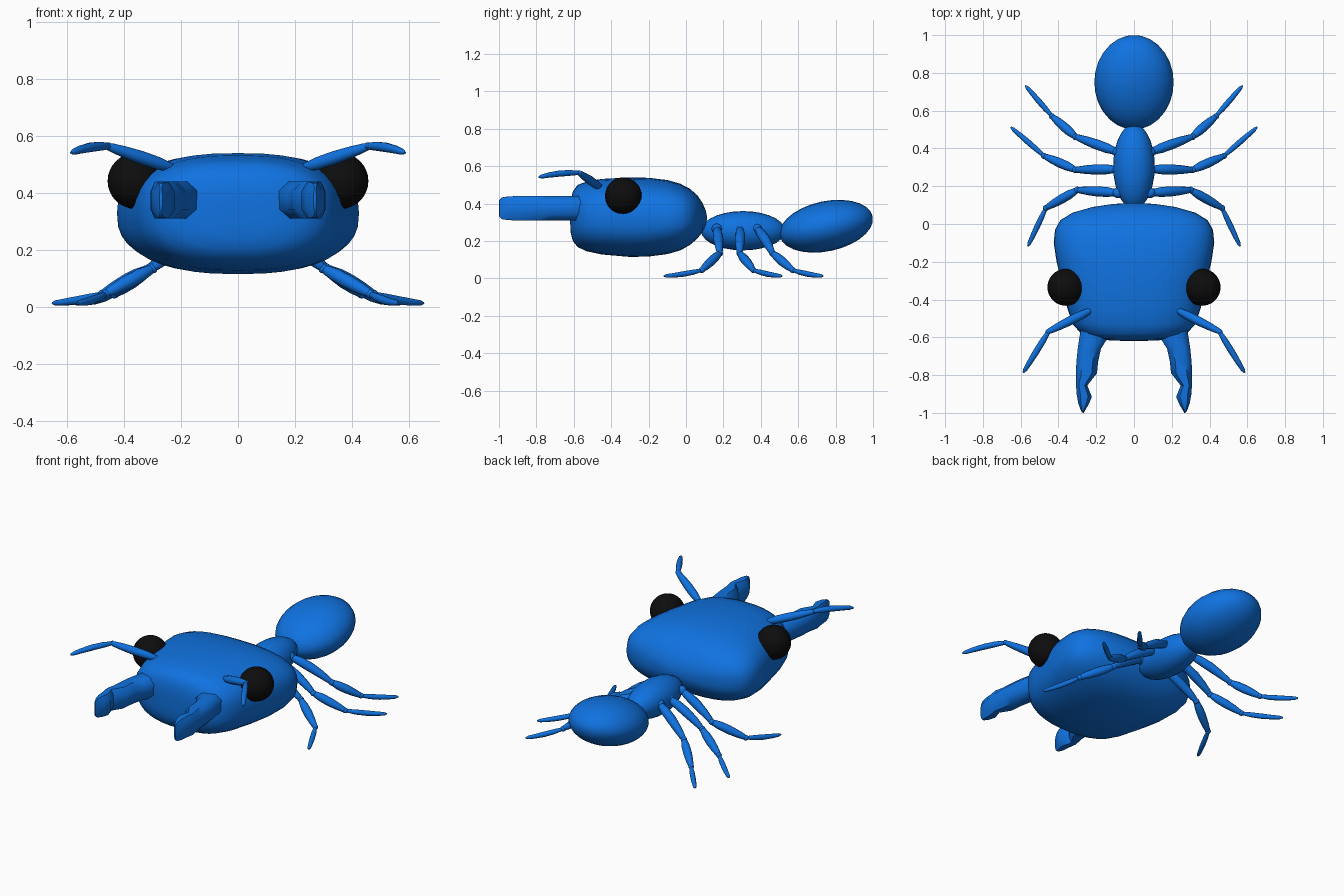
import bpy, bmesh, math
from mathutils import Vector, Matrix

if "Cube" in bpy.data.objects:
    bpy.data.objects.remove(bpy.data.objects["Cube"])


def material(name, rgb):
    m = bpy.data.materials.new(name)
    m.diffuse_color = (*rgb, 1)
    m.use_nodes = True
    m.node_tree.nodes["Principled BSDF"].inputs["Base Color"].default_value = m.diffuse_color
    return m


BLUE = material("blue", (0.005, 0.17, 0.75))
BLACK = material("black", (0.004, 0.004, 0.004))


def finish(bm, name, mat, mirror=False, angle=60):
    bmesh.ops.recalc_face_normals(bm, faces=bm.faces)
    me = bpy.data.meshes.new(name)
    bm.to_mesh(me)
    bm.free()
    me.materials.append(mat)
    ob = bpy.data.objects.new(name, me)
    bpy.context.collection.objects.link(ob)
    bpy.ops.object.select_all(action='DESELECT')
    ob.select_set(True)
    bpy.context.view_layer.objects.active = ob
    bpy.ops.object.shade_smooth_by_angle(angle=math.radians(angle))
    if mirror:
        ob.modifiers.new("mirror", 'MIRROR')
    return ob


def loft(bm, rings):
    loops = [[bm.verts.new(p) for p in r] for r in rings]
    n = len(loops[0])
    for a, b in zip(loops, loops[1:]):
        for i in range(n):
            bm.faces.new((a[i], a[(i + 1) % n], b[(i + 1) % n], b[i]))
    bm.faces.new(loops[0])
    bm.faces.new(loops[-1])


def ball(bm, loc, scale, tilt=0, u=24, v=14):
    # poles point along y so the segments run around the body
    mat = (Matrix.Translation(loc) @ Matrix.Rotation(tilt, 4, 'X')
           @ Matrix.Diagonal((*scale, 1)) @ Matrix.Rotation(math.pi / 2, 4, 'X'))
    bmesh.ops.create_uvsphere(bm, u_segments=u, v_segments=v, radius=1, matrix=mat)


def limb(bm, pts, radii, n=10):
    # round tapering tube through points
    pts = [Vector(p) for p in pts]
    rings = []
    for i, p in enumerate(pts):
        d = (pts[min(i + 1, len(pts) - 1)] - pts[max(i - 1, 0)]).normalized()
        s = d.cross(Vector((0, 0, 1))).normalized()
        t = s.cross(d)
        rings.append([p + radii[i] * (s * math.cos(a) + t * math.sin(a))
                      for a in (2 * math.pi * k / n for k in range(n))])
    loft(bm, rings)


def segment(bm, a, b, r, r_end=0.5, bow=0.0):
    # spindle-shaped limb segment, optionally bowed upwards
    a, b = Vector(a), Vector(b)
    prof = [(0, .45), (.06, .7), (.25, .95), (.5, 1), (.75, .85), (.93, .65), (1, r_end)]
    limb(bm, [a.lerp(b, t) + Vector((0, 0, bow * 4 * t * (1 - t))) for t, _ in prof],
         [r * k for _, k in prof])


# head: rounded cross-sections along y (y, half width, bottom, top)
sections = [
    (-.619, .05, .29, .37), (-.616, .13, .24, .42), (-.605, .21, .20, .465),
    (-.58, .28, .168, .50), (-.53, .325, .145, .518), (-.45, .352, .128, .532),
    (-.30, .385, .115, .54), (-.20, .41, .117, .538), (-.10, .425, .13, .526),
    (-.03, .418, .15, .506), (.02, .39, .178, .48), (.06, .325, .212, .445),
    (.09, .22, .25, .40), (.105, .12, .285, .365), (.111, .04, .31, .335)]


def power(v):
    return math.copysign(abs(v) ** 0.78, v)


bm = bmesh.new()
loft(bm, [[(w * power(math.cos(a)), y, (lo + hi) / 2 + (hi - lo) / 2 * power(math.sin(a)))
           for a in (2 * math.pi * k / 40 for k in range(40))]
          for y, w, lo, hi in sections])
finish(bm, "head", BLUE)

# eyes
bm = bmesh.new()
ball(bm, (.36, -.335, .442), (.098, .098, .098), u=32, v=20)
finish(bm, "eyes", BLACK, True)

# thorax and abdomen
bm = bmesh.new()
ball(bm, (0, .305, .255), (.11, .225, .105))
finish(bm, "thorax", BLUE)
bm = bmesh.new()
ball(bm, (0, .75, .279), (.21, .254, .134), math.radians(12))
finish(bm, "abdomen", BLUE)

# mandibles: octagonal sections between inner and outer edge (xi, yi, xo, yo, half height)
jaw = [(.15, -.54, .27, -.52, .065), (.143, -.61, .285, -.575, .065),
       (.175, -.66, .298, -.66, .065), (.19, -.73, .305, -.73, .065),
       (.196, -.79, .308, -.80, .065), (.247, -.855, .307, -.85, .065),
       (.223, -.915, .304, -.90, .065), (.24, -.955, .295, -.95, .063),
       (.258, -.985, .284, -.98, .058), (.266, -1.0, .276, -.998, .042)]
bm = bmesh.new()
rings = []
for xi, yi, xo, yo, h in jaw:
    ring = []
    for u, v in ((0, .5), (.25, 1), (.75, 1), (1, .5), (1, -.5), (.75, -1), (.25, -1), (0, -.5)):
        ring.append((xi + (xo - xi) * u, yi + (yo - yi) * u, .375 + h * v))
    rings.append(ring)
loft(bm, rings)
finish(bm, "mandibles", BLUE, True, 48)

# antennae
bm = bmesh.new()
segment(bm, (.225, -.455, .485), (.46, -.573, .565), .024, .5)
segment(bm, (.45, -.566, .564), (.586, -.787, .541), .017, .25, .008)
ball(bm, (.455, -.57, .564), (.014,) * 3, u=10, v=8)
finish(bm, "antennae", BLUE, True)

# legs: hip, knee, ankle, tip
legs = {
    "front_legs": ((.085, .165, .265), (.30, .18, .135), (.466, .085, .045), (.562, -.118, .013)),
    "middle_legs": ((.085, .29, .265), (.31, .287, .135), (.476, .36, .045), (.652, .513, .013)),
    "back_legs": ((.085, .38, .265), (.31, .462, .135), (.434, .57, .045), (.575, .733, .013)),
}
for name, (hip, knee, ankle, tip) in legs.items():
    bm = bmesh.new()
    segment(bm, hip, knee, .027, .5, .012)
    segment(bm, knee, ankle, .025, .5)
    segment(bm, ankle, tip, .015, .25, -.006)
    ball(bm, hip, (.03, .028, .028), u=12, v=8)
    ball(bm, knee, (.018,) * 3, u=12, v=8)
    ball(bm, ankle, (.016,) * 3, u=12, v=8)
    finish(bm, name, BLUE, True)
